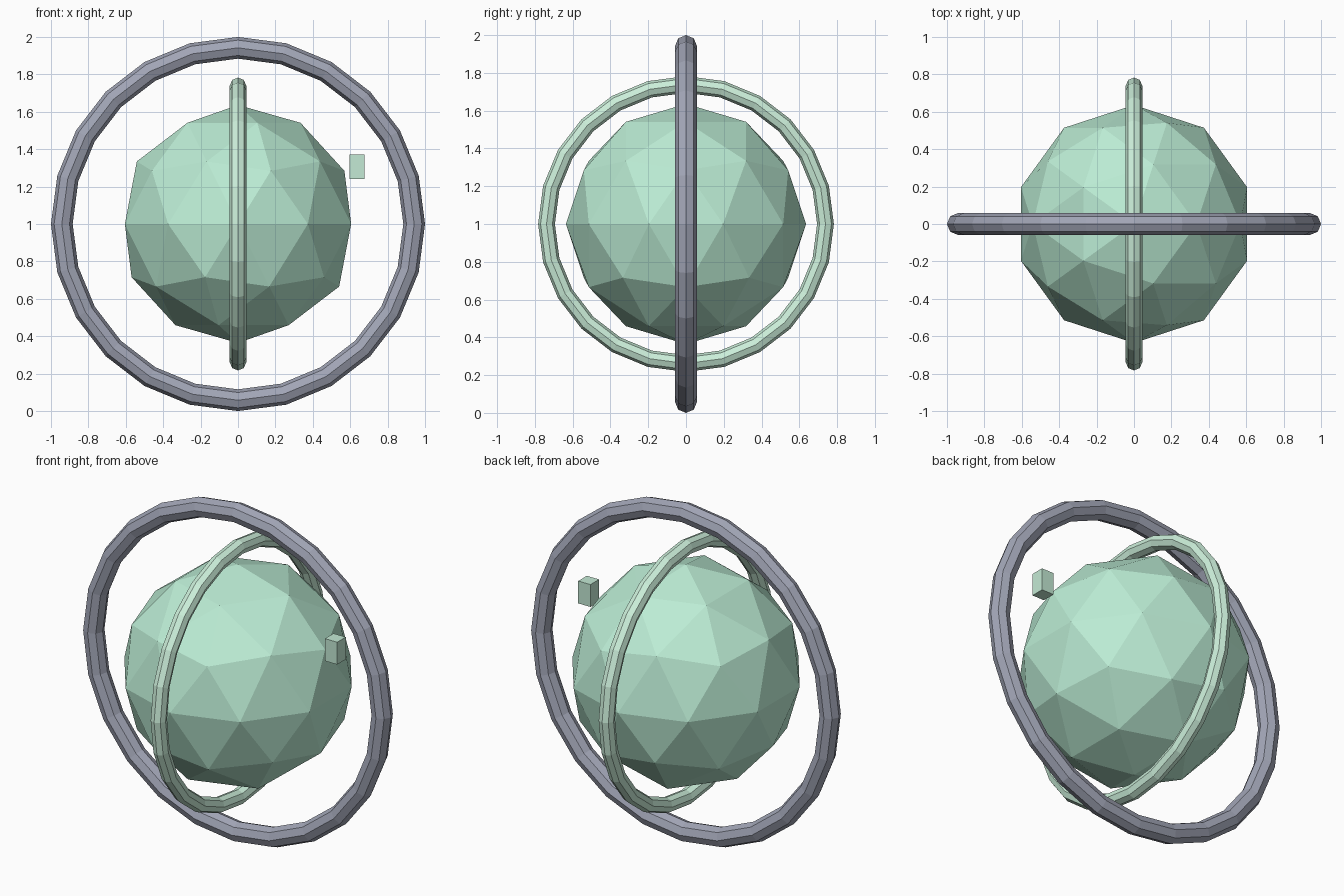
import bpy
import math

if "Cube" in bpy.data.objects:
    bpy.data.objects.remove(bpy.data.objects["Cube"])

CENTRE = (0, 0, 1)


def finish(name, colour):
    obj = bpy.context.object
    obj.name = name
    mat = bpy.data.materials.new(name + "_colour")
    mat.diffuse_color = (*colour, 1)
    mat.use_nodes = True
    mat.node_tree.nodes["Principled BSDF"].inputs["Base Color"].default_value = mat.diffuse_color
    obj.data.materials.append(mat)
    bpy.ops.object.shade_flat()
    return obj


def ring(name, outer, inner, rotation, colour):
    bpy.ops.mesh.primitive_torus_add(
        major_radius=(outer + inner) / 2, minor_radius=(outer - inner) / 2,
        major_segments=24, minor_segments=8,
        location=CENTRE, rotation=rotation)
    return finish(name, colour)


# Faceted core
bpy.ops.mesh.primitive_ico_sphere_add(subdivisions=2, radius=0.636, location=CENTRE)
finish("core_sphere", (0.50, 0.84, 0.66))

# Large ring facing the front, small ring facing the side
ring("outer_ring", 1.0, 0.884, (math.pi / 2, 0, 0), (0.36, 0.38, 0.47))
ring("inner_ring", 0.783, 0.694, (0, math.pi / 2, 0), (0.60, 0.86, 0.70))

# Small floating block beside the core
bpy.ops.mesh.primitive_cube_add(size=1, location=(0.636, 0, 1.306))
block = finish("small_block", (0.55, 0.82, 0.66))
block.scale = (0.08, 0.08, 0.132)
